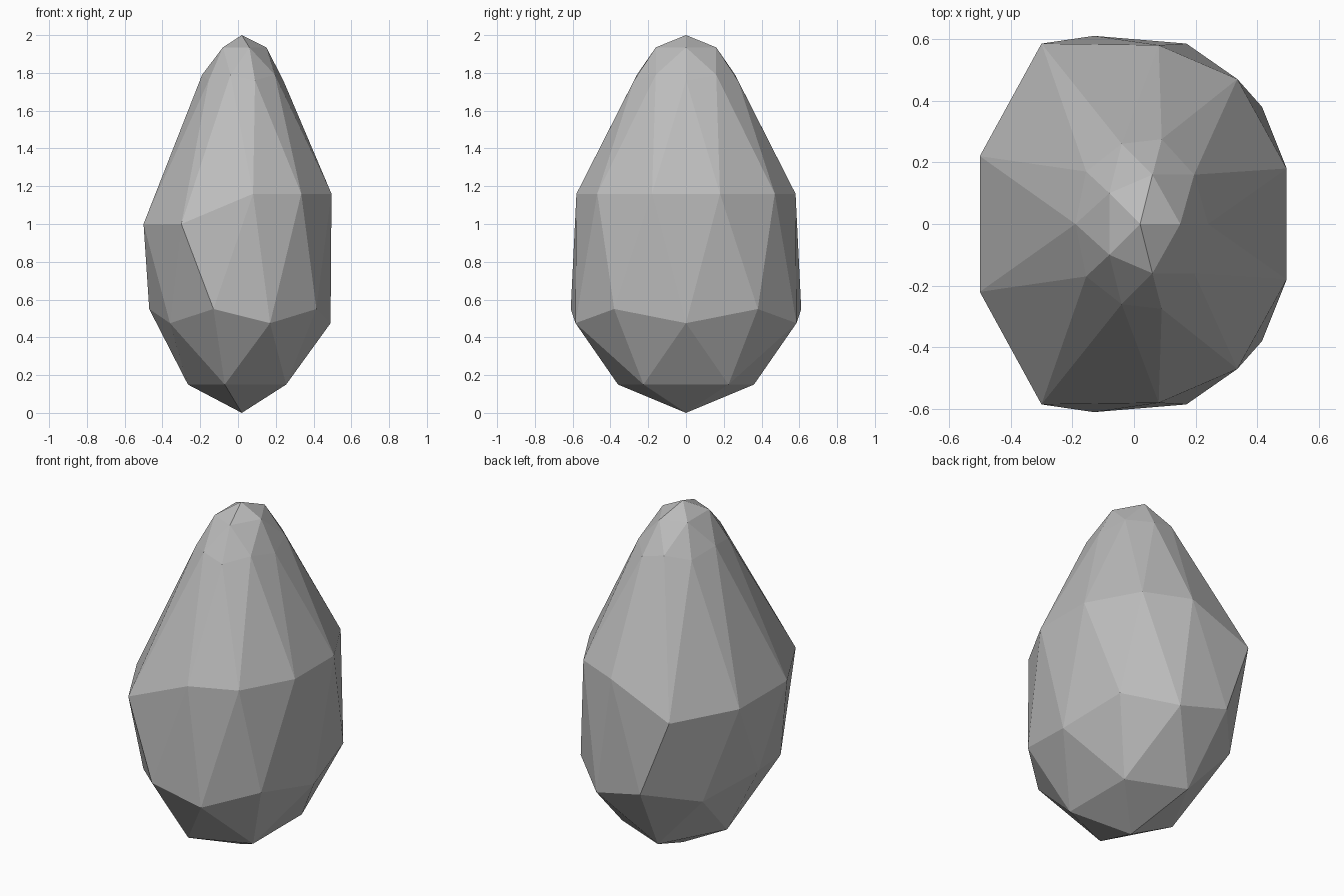
import bpy
import bmesh
import math

cube = bpy.data.objects.get("Cube")
if cube:
    bpy.data.objects.remove(cube, do_unlink=True)

# Half-rings from bottom to top: sphere height, then (x, y, z) from +x round to -x
RINGS = [
    (-1.0, [(0.02, 0, 0)]),
    (-0.85, [(0.255, 0.225, 0.15), (-0.07, 0.36, 0.15), (-0.265, 0, 0.15)]),
    (-0.526, [(0.49, 0, 0.475), (0.17, 0.585, 0.475), (-0.36, 0.36, 0.475)]),
    (-0.447, [(0.415, 0.38, 0.55), (-0.13, 0.61, 0.55), (-0.47, 0, 0.55)]),
    (0.0, [(0.495, 0.18, 1.16), (0.335, 0.47, 1.16), (0.08, 0.58, 1.16),
           (-0.3, 0.585, 1.0), (-0.5, 0.22, 1.0)]),
    (0.447, [(0.24, 0, 1.76), (0.09, 0.275, 1.76), (-0.155, 0.17, 1.76)]),
    (0.526, [(0.195, 0.16, 1.79), (-0.04, 0.26, 1.79), (-0.19, 0, 1.79)]),
    (0.85, [(0.15, 0, 1.935), (0.06, 0.16, 1.935), (-0.08, 0.1, 1.935)]),
    (1.0, [(0.02, 0, 2)]),
]

stone = bpy.data.materials.new("stone grey")
stone.use_nodes = True
GREY = (0.5, 0.5, 0.5, 1)
stone.diffuse_color = GREY
stone.node_tree.nodes["Principled BSDF"].inputs["Base Color"].default_value = GREY

# Faceted stone: a low-poly ball reshaped ring by ring, mirrored front to back
bm = bmesh.new()
bmesh.ops.create_icosphere(bm, subdivisions=2, radius=1)
groups = [[] for ring in RINGS]
for v in bm.verts:
    height = v.co.normalized().z
    index = min(range(len(RINGS)), key=lambda i: abs(RINGS[i][0] - height))
    angle = abs(math.atan2(v.co.y, v.co.x))
    groups[index].append((round(angle, 2), v))

for (height, points), group in zip(RINGS, groups):
    angles = sorted({angle for angle, v in group})
    for angle, v in group:
        x, y, z = points[angles.index(angle)]
        v.co = (x, math.copysign(y, v.co.y), z)

bmesh.ops.recalc_face_normals(bm, faces=bm.faces)
mesh = bpy.data.meshes.new("stone")
bm.to_mesh(mesh)
bm.free()
mesh.materials.append(stone)
obj = bpy.data.objects.new("stone", mesh)
bpy.context.collection.objects.link(obj)
